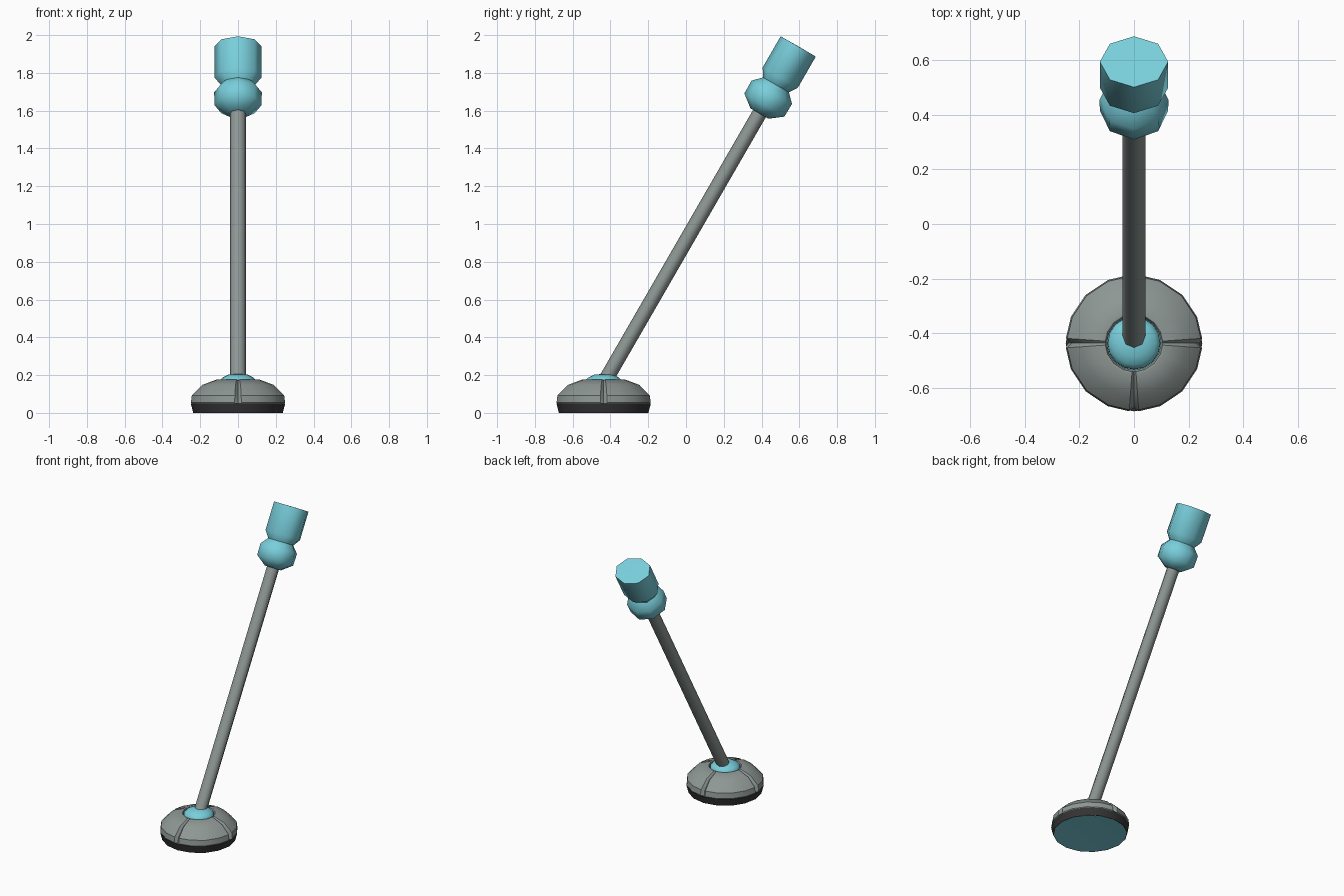
import bpy, bmesh, math
from mathutils import Matrix, Vector

if "Cube" in bpy.data.objects:
    bpy.data.objects.remove(bpy.data.objects["Cube"])


def material(name, rgb):
    m = bpy.data.materials.new(name)
    m.diffuse_color = (*rgb, 1)
    m.use_nodes = True
    m.node_tree.nodes["Principled BSDF"].inputs["Base Color"].default_value = m.diffuse_color
    return m


CYAN = material("light cyan", (0.19, 0.62, 0.71))
GREY = material("warm grey", (0.27, 0.31, 0.30))
DARK = material("dark rubber", (0.035, 0.035, 0.035))

CENTRE = Matrix.Translation((0, -0.436, 0))
# tilted axis of the handle: 30 degrees towards the back
AXIS = Matrix.Translation((0, -0.526, 0)) @ Matrix.Rotation(math.radians(-30), 4, 'X')


def lathe(name, profile, angles, mat, matrix, smooth, squash=None, groove=None):
    """Revolve (radius, height) points; radius 0 closes with a single point."""
    bm = bmesh.new()
    rings = []
    for i, (r, z) in enumerate(profile):
        if r == 0:
            rings.append([bm.verts.new((0, 0, z))])
            continue
        sy = squash[i] if squash else 1
        ring = []
        for a in angles:
            p = Vector((r * math.cos(a), r * math.sin(a) * sy, z))
            if groove:
                p = groove(p, a, i)
            ring.append(bm.verts.new(p))
        rings.append(ring)
    n = len(angles)
    for a, b in zip(rings, rings[1:]):
        for k in range(n):
            j = (k + 1) % n
            if len(a) == 1:
                bm.faces.new((a[0], b[j], b[k]))
            elif len(b) == 1:
                bm.faces.new((a[k], a[j], b[0]))
            else:
                bm.faces.new((a[k], a[j], b[j], b[k]))
    bmesh.ops.recalc_face_normals(bm, faces=bm.faces)
    me = bpy.data.meshes.new(name)
    bm.to_mesh(me)
    bm.free()
    ob = bpy.data.objects.new(name, me)
    bpy.context.collection.objects.link(ob)
    ob.matrix_world = matrix
    me.materials.append(mat)
    bpy.ops.object.select_all(action='DESELECT')
    ob.select_set(True)
    bpy.context.view_layer.objects.active = ob
    bpy.ops.object.shade_smooth_by_angle(angle=math.radians(smooth))
    return ob


def circle(n):
    return [2 * math.pi * k / n for k in range(n)]


# domed base shell with four tapering seams
seam_angles = []
for q in range(4):
    seam_angles += [math.radians(90 * q + d) for d in (-4, 0, 4, 22.5, 45, 67.5)]


def seam(p, a, i):
    if abs(math.sin(2 * a)) < 1e-6:
        k = 0.93 if 0 < i < 5 else 0.99
        p = Vector((p.x * k, p.y * k, p.z - (0.008 if 1 < i < 5 else 0)))
    return p


lathe("base_shell",
      [(0.245, 0.048), (0.25, 0.055), (0.245, 0.092), (0.19, 0.148), (0.115, 0.176),
       (0.105, 0.174), (0.098, 0.155)],
      seam_angles, GREY, CENTRE, 35, groove=seam)

# rubber rim and underside pad
lathe("base_rim", [(0.225, 0.001), (0.237, 0.0), (0.25, 0.05), (0.22, 0.052)],
      circle(16), DARK, CENTRE, 30)
lathe("base_pad", [(0, 0.004), (0.15, 0.003), (0.234, 0.0), (0.234, 0.03)],
      circle(16), CYAN, CENTRE, 40)

# pivot cap in the middle of the base
lathe("pivot_cap", [(0.097, 0.15), (0.096, 0.172), (0.08, 0.188), (0.05, 0.203), (0, 0.206)],
      circle(16), CYAN, CENTRE, 45)

# handle pole
lathe("pole", [(0, 0.21), (0.042, 0.21), (0.042, 1.86), (0, 1.86)],
      circle(8), GREY, AXIS, 55, squash=[1, 0.93, 0.93, 1])

# grip: bulb, neck and cylindrical end
lathe("grip",
      [(0, 1.83), (0.055, 1.83), (0.125, 1.882), (0.126, 1.96), (0.09, 2.005),
       (0.125, 2.05), (0.125, 2.24), (0, 2.241)],
      circle(8), CYAN, AXIS, 52,
      squash=[1, 1, 0.98, 0.98, 0.88, 0.86, 0.86, 1])
